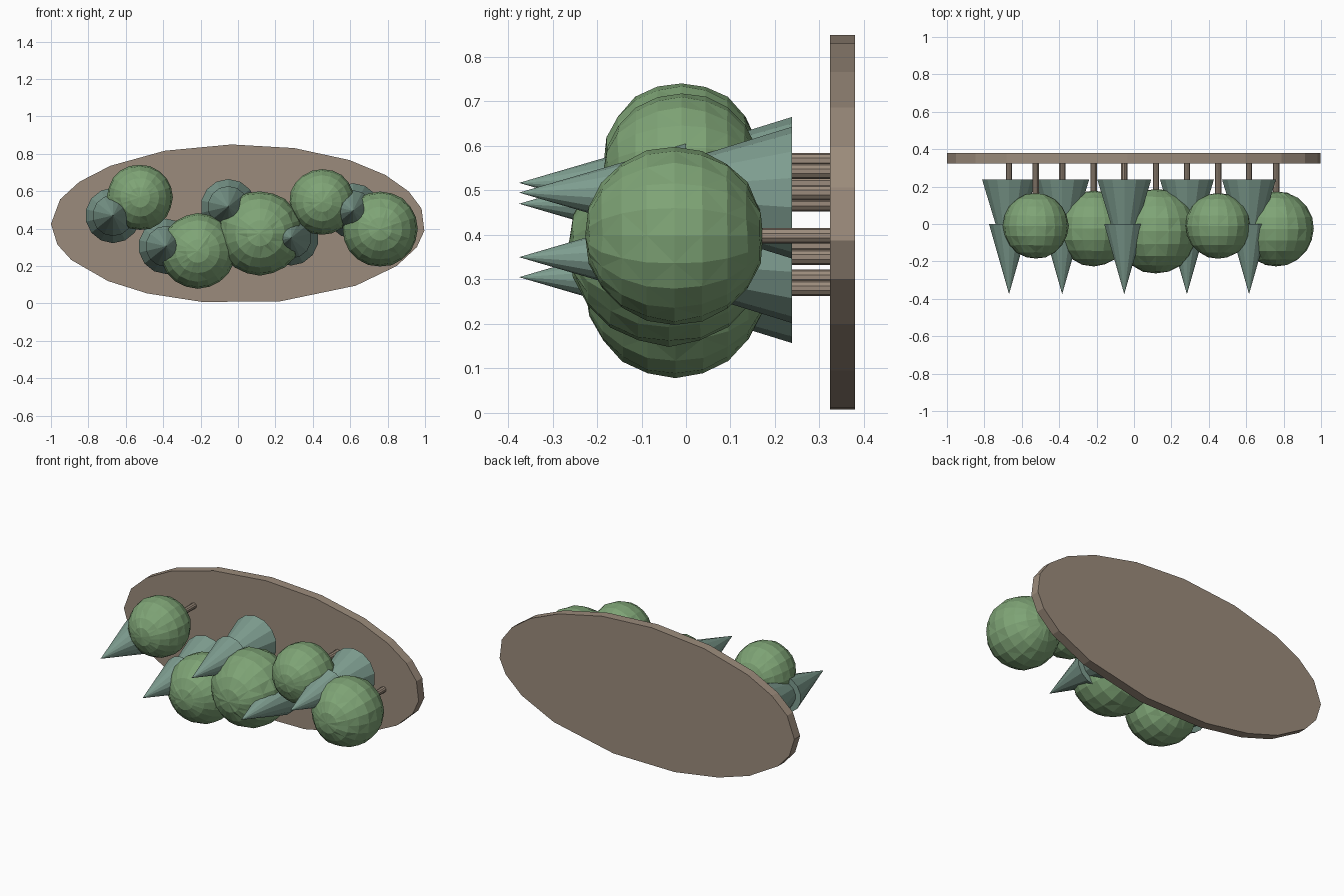
import bpy
import bmesh
import random
from math import cos, sin, pi, radians
from mathutils import Matrix, Vector

random.seed(4)
cube = bpy.data.objects.get("Cube")
if cube:
    bpy.data.objects.remove(cube)


def material(name, rgb):
    m = bpy.data.materials.new(name)
    m.use_nodes = True
    m.diffuse_color = (*rgb, 1)
    m.node_tree.nodes["Principled BSDF"].inputs["Base Color"].default_value = (*rgb, 1)
    return m


BROWN = material("bark brown", (0.33, 0.26, 0.20))
GREEN = material("leaf green", (0.21, 0.37, 0.18))
TEAL = material("needle teal", (0.21, 0.34, 0.28))

# Turns the z axis of a primitive so that it points to -y
FORWARD = Matrix.Rotation(pi / 2, 4, 'X')


def finish(bm, name, mat, location=(0, 0, 0)):
    bmesh.ops.recalc_face_normals(bm, faces=bm.faces)
    mesh = bpy.data.meshes.new(name)
    bm.to_mesh(mesh)
    bm.free()
    mesh.materials.append(mat)
    obj = bpy.data.objects.new(name, mesh)
    obj.location = location
    bpy.context.collection.objects.link(obj)
    return obj


def add_cone(bm, back, front, r_back, r_front, sides):
    place = Matrix.Translation((0, (back + front) / 2, 0)) @ FORWARD
    bmesh.ops.create_cone(bm, cap_ends=True, segments=sides, radius1=r_back,
                          radius2=r_front, depth=back - front, matrix=place)


def trunk(name, x, z):
    bm = bmesh.new()
    add_cone(bm, 0.33, 0.12, 0.0175, 0.0175, 10)
    finish(bm, name, BROWN, (x, 0, z))


def conifer(i, x, z):
    bm = bmesh.new()
    add_cone(bm, 0.238, -0.2, 0.148, 0.012, 14)
    add_cone(bm, 0.0, -0.375, 0.11, 0.0, 14)
    finish(bm, f"conifer_crown_{i}", TEAL, (x, 0, z))
    trunk(f"conifer_trunk_{i}", x, z)


def round_tree(i, x, y, z, r):
    bm = bmesh.new()
    bmesh.ops.create_uvsphere(bm, u_segments=20, v_segments=10, radius=r, matrix=FORWARD)
    # Slightly uneven foliage
    for v in bm.verts:
        v.co *= random.uniform(0.985, 1.01)
    bmesh.ops.triangulate(bm, faces=bm.faces)
    finish(bm, f"round_crown_{i}", GREEN, (x, y, z))
    trunk(f"round_trunk_{i}", x, z)


# Oval ground plate standing upright behind the trees
angles = [-5, 11, 24, 38, 53.5, 72.5, 92, 113, 133, 148, 162, 180,
          195, 207, 226, 241, 259, 283, 309, 328, 343]
bm = bmesh.new()
rim = [bm.verts.new((cos(radians(a)), 0.38, 0.425 + 0.425 * sin(radians(a)))) for a in angles]
face = bm.faces.new(rim)
ext = bmesh.ops.extrude_face_region(bm, geom=[face], use_keep_orig=True)
bmesh.ops.translate(bm, vec=Vector((0, -0.056, 0)),
                    verts=[g for g in ext["geom"] if isinstance(g, bmesh.types.BMVert)])
finish(bm, "ground_plate", BROWN)

# Conifers: x, z
for i, (x, z) in enumerate([(-0.668, 0.47), (-0.384, 0.305), (-0.052, 0.517),
                            (0.283, 0.35), (0.615, 0.495)], 1):
    conifer(i, x, z)

# Round trees: x, y, z, radius
for i, tree in enumerate([(-0.525, -0.01, 0.567, 0.176), (-0.215, -0.024, 0.28, 0.202),
                          (0.117, -0.038, 0.375, 0.226), (0.45, -0.01, 0.543, 0.176),
                          (0.76, -0.026, 0.398, 0.202)], 1):
    round_tree(i, *tree)
